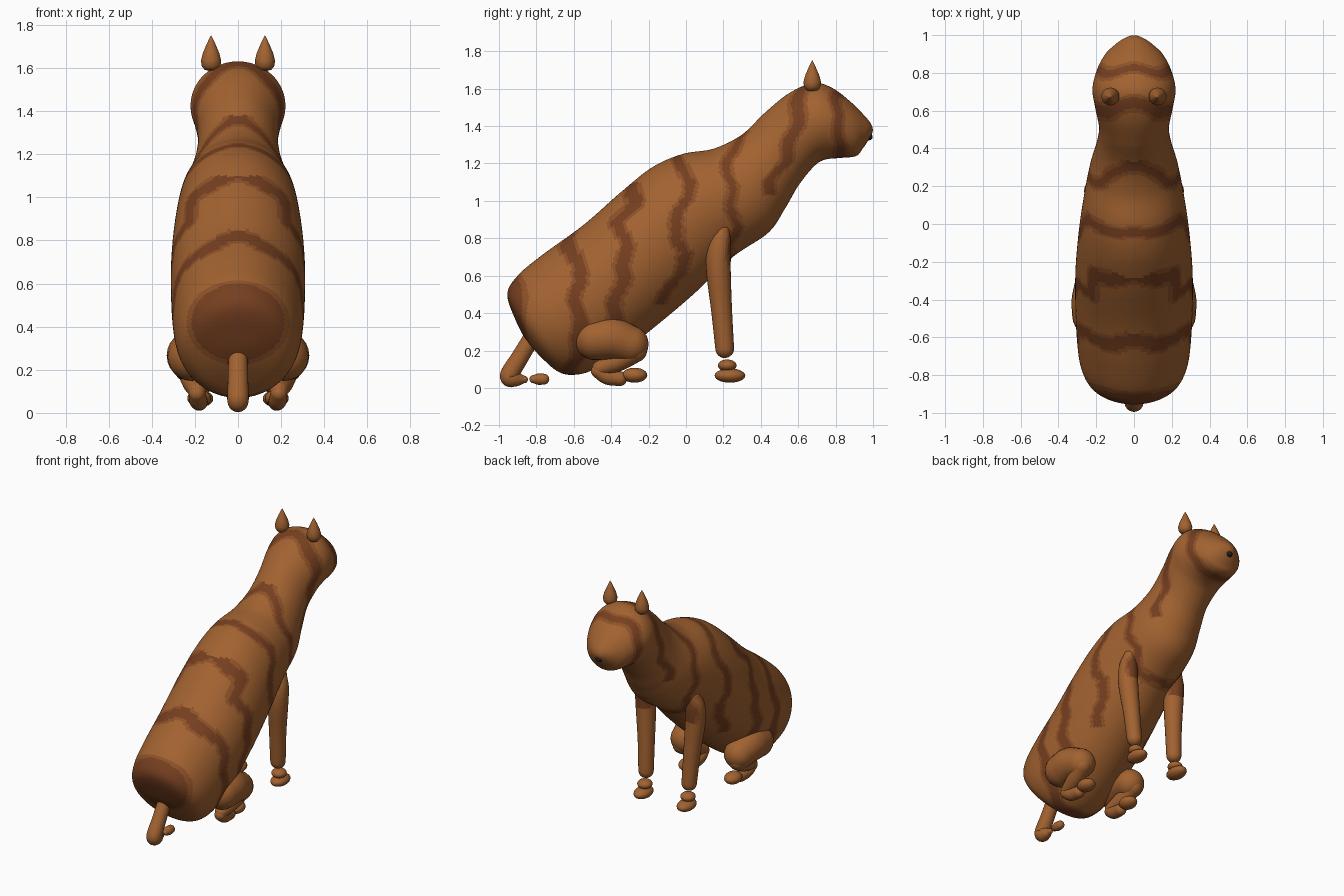
import bpy, bmesh, math
from mathutils import Vector, Matrix

if "Cube" in bpy.data.objects:
    bpy.data.objects.remove(bpy.data.objects["Cube"])


def material(name, rgb):
    m = bpy.data.materials.new(name)
    m.diffuse_color = (*rgb, 1)
    m.use_nodes = True
    m.node_tree.nodes["Principled BSDF"].inputs["Base Color"].default_value = m.diffuse_color
    return m


FUR = [material("fur", (.36, .122, .030)), material("fur_mid", (.27, .082, .021)),
       material("fur_stripe", (.18, .050, .014))]
BLACK = material("nose_black", (.015, .013, .013))

# Stripes: half width, then (z, y) points from the bottom up
STRIPES = [
    (.035, [(1.22, .81), (1.30, .84), (1.42, .80), (1.50, .81), (1.62, .83)]),
    (.040, [(1.03, .44), (1.10, .45), (1.22, .53), (1.40, .58), (1.50, .61), (1.64, .62)]),
    (.032, [(.66, .23), (.85, .26), (1.00, .23), (1.22, .22), (1.30, .28), (1.38, .32)]),
    (.038, [(.45, -.15), (.58, -.07), (.72, .00), (.80, -.07), (.95, -.04), (1.10, .02),
            (1.18, -.02), (1.26, -.08)]),
    (.045, [(.25, -.42), (.45, -.38), (.60, -.33), (.75, -.32), (.88, -.37), (1.00, -.28),
            (1.10, -.27)]),
    (.045, [(.05, -.62), (.30, -.57), (.50, -.59), (.65, -.57), (.76, -.64), (.85, -.62)]),
]


def stripe_shade(p):
    d = math.hypot(p.x / .23, (p.z - .42) / .19) if p.y < -.78 else 9
    best = (d - 1) * .2
    for w, pts in STRIPES:
        for (z0, y0), (z1, y1) in zip(pts, pts[1:]):
            if z0 <= p.z <= z1:
                y = y0 + (y1 - y0) * (p.z - z0) / (z1 - z0)
                wob = .012 * math.sin(p.z * 31 + w * 200) + .012 * math.cos(p.x * 26)
                best = min(best, abs(p.y - y - wob) - w)
    return 2 if best < -.012 else 1 if best < .008 else 0


def finish(name, bm, mats, paint=False):
    bmesh.ops.remove_doubles(bm, verts=bm.verts, dist=1e-5)
    bmesh.ops.recalc_face_normals(bm, faces=bm.faces)
    for f in bm.faces:
        f.smooth = True
        if paint:
            f.material_index = stripe_shade(f.calc_center_median())
    me = bpy.data.meshes.new(name)
    bm.to_mesh(me)
    bm.free()
    for m in mats:
        me.materials.append(m)
    ob = bpy.data.objects.new(name, me)
    bpy.context.collection.objects.link(ob)
    return ob


def spline(rows, n):
    """Catmull-Rom through rows[1:-1]; first and last rows only steer."""
    out = []
    for i in range(1, len(rows) - 2):
        for k in range(n):
            t = k / n
            out.append([.5 * (2 * b + (c - a) * t + (2 * a - 5 * b + 4 * c - d) * t * t
                              + (3 * b - a - 3 * c + d) * t ** 3)
                        for a, b, c, d in zip(*rows[i - 1:i + 3])])
    return out + [list(rows[-2])]


def loft(name, rings, seg, mats, paint=False):
    """rings: (centre, up vector, side vector)"""
    bm = bmesh.new()
    grid = []
    for c, u, s in rings:
        grid.append([bm.verts.new(c + u * math.cos(a) + s * math.sin(a))
                     for a in (2 * math.pi * j / seg for j in range(seg))])
    for r0, r1 in zip(grid, grid[1:]):
        for j in range(seg):
            k = (j + 1) % seg
            bm.faces.new((r0[j], r0[k], r1[k], r1[j]))
    return finish(name, bm, mats, paint)


def tube(name, pts, paint=False):
    """Round-ended tube through (x, y, z, radius) points."""
    first = [2 * a - b for a, b in zip(pts[0], pts[1])]
    last = [2 * a - b for a, b in zip(pts[-1], pts[-2])]
    rows = spline([first, *pts, last], 10)
    P = [Vector(r[:3]) for r in rows]
    rings = []
    for i, r in enumerate(rows):
        t = (P[min(i + 1, len(P) - 1)] - P[max(i - 1, 0)]).normalized()
        u = t.cross(Vector((1, 0, 0))).normalized()
        s = u.cross(t)
        ring = [(P[i], u * r[3], s * r[3])]
        if i in (0, len(P) - 1):
            sign = -1 if i == 0 else 1
            cap = [(P[i] + t * sign * r[3] * math.sin(a), u * r[3] * math.cos(a),
                    s * r[3] * math.cos(a)) for a in (math.pi / 2 * k / 6 for k in range(1, 7))]
            ring = cap[::-1] + ring if i == 0 else ring + cap
        rings += ring
    return loft(name, rings, 24, FUR, paint)


def ellipsoid(name, centre, size, mats):
    bm = bmesh.new()
    bmesh.ops.create_uvsphere(bm, u_segments=24, v_segments=14, radius=1,
                              matrix=Matrix.Translation(centre) @ Matrix.Diagonal((*size, 1)))
    return finish(name, bm, mats)


# Body, neck and head: top y z, bottom y z, half width
B = [(-.85, .25, -.85, .25, 0), (-.91, .36, -.76, .15, .14), (-.955, .50, -.68, .085, .235),
     (-.90, .60, -.60, .07, .28), (-.77, .71, -.50, .095, .30), (-.55, .87, -.35, .185, .31),
     (-.35, 1.045, -.15, .34, .31), (-.18, 1.18, .05, .51, .295), (-.02, 1.25, .25, .70, .27),
     (.15, 1.28, .44, .83, .235), (.30, 1.355, .53, .96, .20), (.42, 1.47, .60, 1.08, .185),
     (.55, 1.575, .68, 1.18, .205), (.68, 1.63, .74, 1.22, .22), (.78, 1.605, .83, 1.23, .20),
     (.88, 1.53, .91, 1.24, .155), (.955, 1.455, .945, 1.28, .10), (.99, 1.41, .975, 1.325, .05),
     (.998, 1.37, .998, 1.37, 0)]
flip = lambda r: (r[2], r[3], r[0], r[1], -r[4])
body = []
for ty, tz, by, bz, w in spline([flip(B[1]), *B, flip(B[-2])], 14):
    top, bot = Vector((0, ty, tz)), Vector((0, by, bz))
    body.append(((top + bot) / 2, (top - bot) / 2, Vector((w, 0, 0))))
loft("body", body, 112, FUR, True)

ellipsoid("nose", (0, .978, 1.342), (.024, .02, .018), [BLACK])

# Tail curling on the ground, with its separate tip
tube("tail", [(0, -.83, .26, .045), (0, -.89, .16, .047), (0, -.945, .065, .05),
              (0, -.91, .048, .042), (0, -.865, .045, .02)])
tube("tail_tip", [(0, -.815, .047, .022), (0, -.79, .047, .03), (0, -.76, .047, .029)])

for side, s in (("left", -1), ("right", 1)):
    # Pointed ear as a turned profile
    ear = [(1.585, 0), (1.592, .03), (1.61, .044), (1.635, .047), (1.67, .038),
           (1.71, .021), (1.74, .007), (1.752, 0)]
    loft("ear_" + side, [(Vector((s * .125, .675, z)), Vector((0, r, 0)), Vector((r, 0, 0)))
                         for z, r in ear], 24, FUR)
    # Front leg, ankle and paw
    tube("front_leg_" + side, [(s * .2, .195, .84, .04), (s * .2, .18, .76, .062),
                               (s * .195, .173, .64, .066), (s * .18, .19, .42, .056),
                               (s * .17, .207, .21, .05)], True)
    ellipsoid("front_ankle_" + side, (s * .17, .22, .12), (.05, .05, .032), FUR)
    ellipsoid("front_paw_" + side, (s * .17, .235, .066), (.055, .082, .038), FUR)
    # Folded hind leg
    tube("thigh_" + side, [(s * .215, -.485, .26, .112), (s * .215, -.40, .265, .115),
                           (s * .21, -.30, .235, .1)])
    tube("shin_" + side, [(s * .22, -.27, .20, .062), (s * .205, -.36, .145, .055),
                          (s * .19, -.46, .105, .042)])
    tube("hind_foot_" + side, [(s * .19, -.47, .09, .038), (s * .185, -.42, .06, .042),
                               (s * .18, -.355, .05, .04)])
    ellipsoid("hind_toes_" + side, (s * .18, -.275, .068), (.055, .068, .04), FUR)
